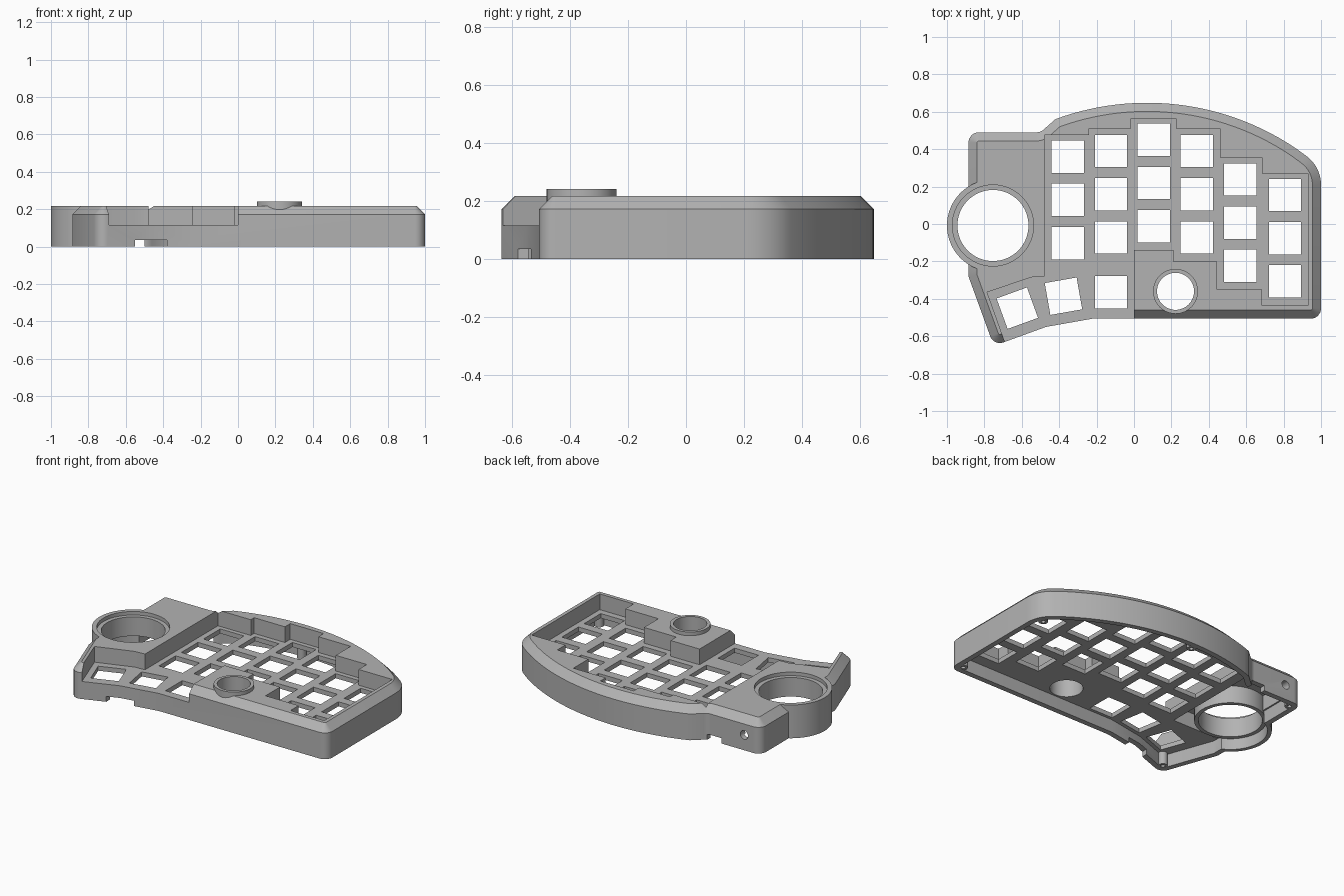
import bpy, bmesh, math
from mathutils import Vector, Matrix

if "Cube" in bpy.data.objects:
    bpy.data.objects.remove(bpy.data.objects["Cube"])

TOP, FLOOR, CEILING, CHAMFER = 0.218, 0.115, 0.085, 0.046

grey = bpy.data.materials.new("plain grey")
grey.use_nodes = True
grey.diffuse_color = (0.45, 0.45, 0.45, 1)
grey.node_tree.nodes["Principled BSDF"].inputs["Base Color"].default_value = grey.diffuse_color


def add_object(name, bm):
    bmesh.ops.recalc_face_normals(bm, faces=bm.faces)
    mesh = bpy.data.meshes.new(name)
    bm.to_mesh(mesh)
    bm.free()
    mesh.materials.append(grey)
    obj = bpy.data.objects.new(name, mesh)
    bpy.context.collection.objects.link(obj)
    return obj


def loft(name, rings):
    """Closed solid through outlines with equal point counts, given as (points, z)."""
    bm = bmesh.new()
    loops = [[bm.verts.new((p[0], p[1], z)) for p in pts] for pts, z in rings]
    for a, b in zip(loops, loops[1:]):
        for i in range(len(a)):
            j = (i + 1) % len(a)
            bm.faces.new((a[i], a[j], b[j], b[i]))
    bm.faces.new(loops[0])
    bm.faces.new(loops[-1])
    return add_object(name, bm)


def circle(x, y, r, n=64):
    return [(x + r * math.cos(2 * math.pi * i / n), y + r * math.sin(2 * math.pi * i / n)) for i in range(n)]


def cylinder(name, x, y, r, z0, z1, n=64):
    return loft(name, [(circle(x, y, r, n), z0), (circle(x, y, r, n), z1)])


def box(name, x0, x1, y0, y1, z0, z1):
    pts = [(x0, y0), (x1, y0), (x1, y1), (x0, y1)]
    return loft(name, [(pts, z0), (pts, z1)])


def fillet(corners, steps=8):
    """Round each (x, y, radius) corner of an outline."""
    out = []
    for i, (x, y, r) in enumerate(corners):
        p = Vector((x, y))
        if not r:
            out.append(p)
            continue
        d1 = (Vector(corners[i - 1][:2]) - p).normalized()
        d2 = (Vector(corners[(i + 1) % len(corners)][:2]) - p).normalized()
        half = d1.angle(d2) / 2
        c = p + (d1 + d2).normalized() * r / math.sin(half)
        t = r / math.tan(half)
        v0, v1 = (p + d1 * t - c) / r, (p + d2 * t - c) / r
        out += [c + v0.slerp(v1, k / steps) * r for k in range(steps + 1)]
    return out


def inset(pts, d):
    """Offset a counter-clockwise outline inwards with mitred corners."""
    out = []
    for i, p in enumerate(pts):
        e1 = (p - pts[i - 1]).normalized()
        e2 = (pts[(i + 1) % len(pts)] - p).normalized()
        n1, n2 = Vector((-e1.y, e1.x)), Vector((-e2.y, e2.x))
        out.append(p + (n1 + n2) * d / (1 + n1.dot(n2)))
    return out


def boolean(target, tool, op):
    mod = target.modifiers.new(op, 'BOOLEAN')
    mod.operation, mod.solver, mod.object = op, 'EXACT', tool
    bpy.context.view_layer.objects.active = target
    bpy.ops.object.modifier_apply(modifier=mod.name)
    bpy.data.objects.remove(tool)


# Outer case outline, with a long arc along the back
R, CX, CY = 1.42, 0.07, -0.772
arc = []
for k in range(29):
    x = 0.87 - 1.29 * k / 28
    arc.append((x, CY + math.sqrt(R * R - (x - CX) ** 2), 0))
outline = fillet([(-0.22, -0.506, 0), (1, -0.506, 0.055), (1, 0.306, 0.19)] + arc +
                 [(-0.5, 0.49, 0.06), (-0.885, 0.49, 0.055), (-0.885, -0.28, 0),
                  (-0.75, -0.652, 0.055), (-0.47, -0.55, 0)])
case = loft("keyboard_case", [(outline, 0), (outline, TOP - CHAMFER), (inset(outline, CHAMFER), TOP)])

# Round dial housing and small knob collar
DX, DY, KX, KY = -0.754, -0.008, 0.222, -0.36
boolean(case, cylinder("dial_housing", DX, DY, 0.246, 0, TOP, 96), 'UNION')
boolean(case, cylinder("knob_collar", KX, KY, 0.12, 0.1, 0.242), 'UNION')

# Stepped key well, open at the front over the thumb keys
well = [(-0.478, 0.475), (-0.24, 0.475), (-0.24, 0.51), (-0.017, 0.51), (-0.017, 0.565), (0.225, 0.565),
        (0.225, 0.51), (0.46, 0.51), (0.46, 0.355), (0.685, 0.355), (0.685, 0.27), (0.93, 0.27),
        (0.93, -0.435), (0.685, -0.435), (0.685, -0.35), (0.445, -0.35), (0.445, -0.2), (0.21, -0.2),
        (0.21, -0.14), (0, -0.14), (0, -0.8), (-0.63, -0.8), (-0.785, -0.365), (-0.55, -0.285), (-0.478, -0.28)]
boolean(case, loft("well_cutter", [(well, FLOOR), (well, 0.4)]), 'DIFFERENCE')

# Hollow underside, with a deeper bay around the dial
hollow = inset(outline, 0.035)
boolean(case, loft("hollow_cutter", [(hollow, -0.1), (hollow, CEILING)]), 'DIFFERENCE')
boolean(case, cylinder("dial_hollow_cutter", DX, DY, 0.22, -0.1, CEILING), 'DIFFERENCE')
boolean(case, box("bay_cutter", -0.84, -0.51, -0.24, 0.44, -0.1, 0.185), 'DIFFERENCE')

# Dial tube, its seat and the knob hole
boolean(case, cylinder("dial_tube", DX, DY, 0.215, 0.07, 0.2), 'UNION')
boolean(case, cylinder("dial_hole_cutter", DX, DY, 0.19, -0.1, 0.4), 'DIFFERENCE')
boolean(case, cylinder("dial_seat_cutter", DX, DY, 0.217, 0.195, 0.4), 'DIFFERENCE')
boolean(case, cylinder("knob_hole_cutter", KX, KY, 0.099, -0.1, 0.4), 'DIFFERENCE')

# Key openings: column x, top row y, count
keys = [(-0.377, -0.386, 10), (-0.624, -0.45, 20), (-0.123, -0.365, 0)]
for x, y in ((-0.355, 0.36), (-0.123, 0.39), (0.105, 0.45), (0.335, 0.39), (0.568, 0.238), (0.807, 0.155)):
    keys += [(x, y - 0.231 * row, 0) for row in range(3)]
bm = bmesh.new()
for x, y, turn in keys:
    m = Matrix.Translation((x, y, 0.1)) @ Matrix.Rotation(math.radians(turn), 4, 'Z') @ Matrix.Diagonal((0.173, 0.173, 0.16, 1))
    bmesh.ops.create_cube(bm, size=1, matrix=m)
boolean(case, add_object("key_cutter", bm), 'DIFFERENCE')

# Screw posts
for x, y in ((0.945, -0.452), (0.93, 0.27), (0.05, 0.59), (-0.835, 0.44), (-0.715, -0.585)):
    boolean(case, cylinder("screw_post", x, y, 0.028, 0.001, 0.1, 20), 'UNION')
    boolean(case, cylinder("screw_cutter", x, y, 0.013, -0.1, 0.06, 16), 'DIFFERENCE')

# Cable notches and the round socket in the back wall
boolean(case, box("front_notch_cutter", -0.55, -0.38, -0.7, -0.48, -0.1, 0.035), 'DIFFERENCE')
boolean(case, box("back_notch_cutter", -0.6, -0.5, 0.4, 0.6, -0.1, 0.035), 'DIFFERENCE')
socket = cylinder("socket_cutter", 0, 0, 0.028, -0.07, 0.07, 24)
socket.data.transform(Matrix.Translation((-0.765, 0.47, 0.1)) @ Matrix.Rotation(math.pi / 2, 4, 'X'))
boolean(case, socket, 'DIFFERENCE')

# Smooth curved walls, keep edges sharp
bpy.ops.object.select_all(action='DESELECT')
case.select_set(True)
bpy.context.view_layer.objects.active = case
bpy.ops.object.shade_smooth_by_angle(angle=math.radians(25))
